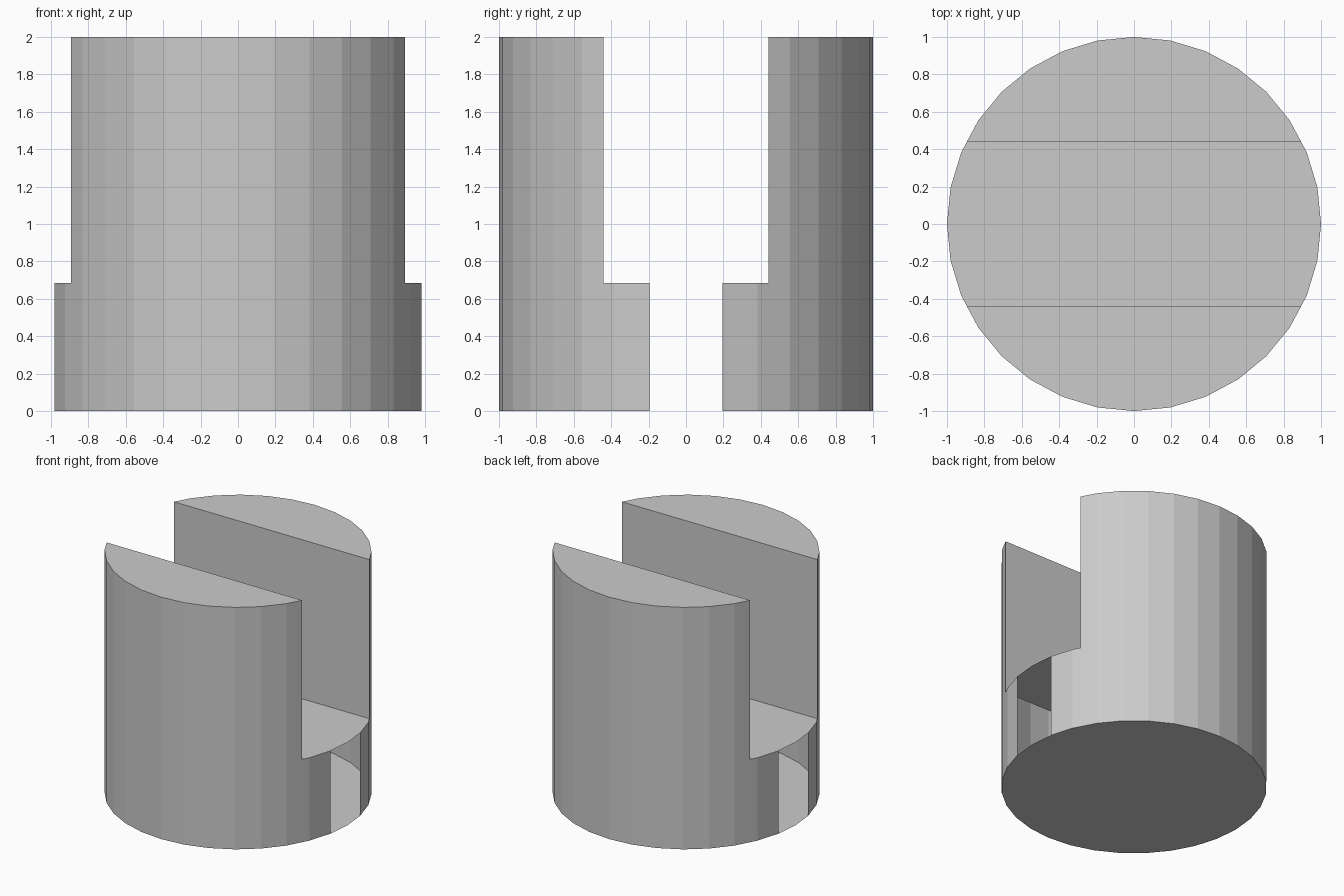
import bpy, bmesh, math
from mathutils import Vector, Matrix

if "Cube" in bpy.data.objects:
    bpy.data.objects.remove(bpy.data.objects["Cube"])

SIDES, HALF_SLOT, FLOOR, HEIGHT = 32, 0.44, 0.685, 2.0
EPS = 1e-4

# Capped hollow cylinder shell
bm = bmesh.new()
bmesh.ops.create_cone(bm, cap_ends=True, segments=SIDES, radius1=1, radius2=1,
                      depth=HEIGHT, matrix=Matrix.Translation((0, 0, HEIGHT / 2)))

# Cut edge loops along the slot walls and the slot floor
for co, no in (((0, HALF_SLOT, 0), (0, 1, 0)),
               ((0, -HALF_SLOT, 0), (0, 1, 0)),
               ((0, 0, FLOOR), (0, 0, 1))):
    bmesh.ops.bisect_plane(bm, geom=bm.verts[:] + bm.edges[:] + bm.faces[:],
                           plane_co=co, plane_no=no, dist=EPS)

# Faces to remove: the skin over the slot and the window at each end below it
removed = []
for f in bm.faces:
    c = f.calc_center_median()
    in_slot = abs(c.y) < HALF_SLOT and c.z > FLOOR + EPS
    window = abs(f.normal.x) > 0.99 and c.z < FLOOR
    if in_slot or window:
        removed.append(f)

# Slot floor
rim = [v for v in bm.verts
       if abs(v.co.z - FLOOR) < EPS and abs(v.co.y) < HALF_SLOT + EPS]
rim.sort(key=lambda v: math.atan2(v.co.y, v.co.x))
bm.faces.new(rim)

# Slot walls
for side in (-1, 1):
    wall = [v for v in bm.verts
            if abs(v.co.y - side * HALF_SLOT) < EPS and v.co.z > FLOOR - EPS]
    mid = (FLOOR + HEIGHT) / 2
    wall.sort(key=lambda v: math.atan2(v.co.z - mid, v.co.x))
    bm.faces.new(wall)

bmesh.ops.delete(bm, geom=removed, context='FACES')

# Merge coplanar pieces back into clean flat faces
bmesh.ops.recalc_face_normals(bm, faces=bm.faces[:])
bmesh.ops.dissolve_limit(bm, angle_limit=0.01, verts=bm.verts[:], edges=bm.edges[:])

mesh = bpy.data.meshes.new("slotted_cylinder")
bm.to_mesh(mesh)
bm.free()
bpy.context.collection.objects.link(bpy.data.objects.new("slotted_cylinder", mesh))
